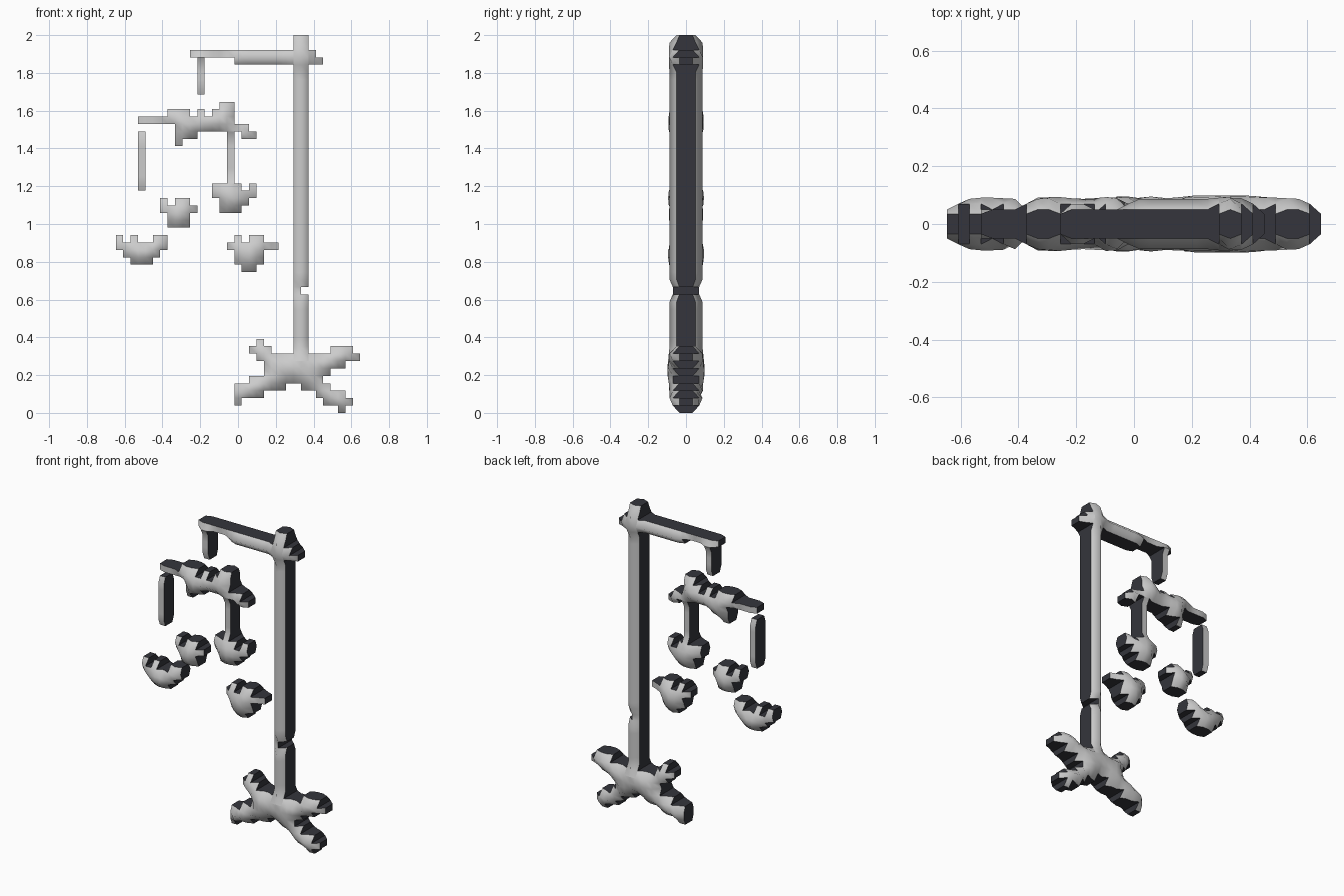
import bpy, bmesh

if "Cube" in bpy.data.objects:
    bpy.data.objects.remove(bpy.data.objects["Cube"])

# The model is a stepped silhouette with a puffed-out depth, on a square grid
S = 2 / 51
ROWS, MID = 51, 16.5

# Grey skins, near-black rim walls
skin_mat = bpy.data.materials.new("grey_skin")
skin_mat.diffuse_color = (0.8, 0.8, 0.8, 1)
skin_mat.use_nodes = True
skin_mat.node_tree.nodes["Principled BSDF"].inputs["Base Color"].default_value = skin_mat.diffuse_color
rim_mat = bpy.data.materials.new("dark_rim")
rim_mat.diffuse_color = (0.035, 0.036, 0.045, 1)
rim_mat.use_nodes = True
rim_mat.node_tree.nodes["Principled BSDF"].inputs["Base Color"].default_value = rim_mat.diffuse_color


def bar(left, right, top, bottom=None):
    # rectangle of cells, rows counted from the top
    bottom = top if bottom is None else bottom
    return {(c, r) for c in range(left, right + 1) for r in range(top, bottom + 1)}


def leg(left, right, top, bottom, top_slope, bottom_slope):
    # sloping limb whose upper and lower edges are straight lines
    return {(c, r) for c in range(left, right + 1)
            for r in range(round(top + top_slope * (c - left)),
                           round(bottom + bottom_slope * (c - left)) + 1)}


def bowl(left, right, row, inset_l, inset_r, body, petals):
    # petals above a wide rim, a narrower body, and a rounded bottom
    l, r = left + inset_l, right - inset_r
    return ({(left + p, row - 1) for p in petals} | bar(left, right, row)
            | bar(l, r, row + 1, row + body) | bar(l + 1, r - 1, row + body + 1))


parts = {
    "pole": bar(24, 25, 0, 43) - {(25, 34)},
    "top_arm": (bar(10, 26, 2) | bar(16, 27, 3)) - bar(24, 25, 2, 3),
    "arm_string": bar(11, 11, 3, 7),
    "left_string": bar(3, 3, 13, 20),
    "right_string": bar(15, 15, 13, 19),
    "crossbar": bar(3, 15, 11) | bar(8, 17, 12) | bar(17, 18, 13)
    | bar(14, 15, 9) | bar(13, 15, 10) | bar(7, 9, 10) | bar(11, 11, 10)
    | bar(8, 10, 13) | bar(8, 8, 14),
    "hanging_bowl_upper_right": bowl(13, 18, 21, 1, 1, 1, (0, 1, 2, 3, 5)) | {(14, 23)},
    "hanging_bowl_upper_left": bowl(6, 10, 23, 1, 1, 1, (0, 2, 3)) | bar(7, 9, 25),
    "hanging_bowl_lower_left": bowl(0, 6, 28, 1, 1, 1, (0, 2, 5, 6)),
    "hanging_bowl_lower_right": bowl(15, 21, 28, 1, 2, 2, (1, 3, 4)),
    "base_feet": leg(16, 25, 47, 48.6, -0.389, -0.34) | leg(18, 23, 41.5, 42, 0.35, 0.85)
    | leg(26, 31, 43.2, 45.6, -0.28, -0.48) | leg(25, 30, 45, 46.8, 0.7, 0.633)
    | {(19, 41), (32, 43), (31, 49)},
}
parts["base_feet"] -= parts["pole"]
FULL = set().union(*parts.values())


def around(c, r):
    return sum((c - i, r - j) in FULL for i in (0, 1) for j in (0, 1))


def depth(c, r):
    # thin at outer corners, thick inside, thickest deep inside
    n = around(c, r)
    d = (0, 0.035, 0.05, 0.07, 0.087)[n]
    if n == 4:
        inner = sum(around(c + i, r + j) == 4 for i in (-1, 0, 1) for j in (-1, 0, 1))
        d += 0.002 * max(inner - 3, 0)
    return d


def build(name, cells):
    bm = bmesh.new()
    verts = {}

    def v(c, r, side):
        key = (c, r, side)
        if key not in verts:
            verts[key] = bm.verts.new(((c - MID) * S, side * depth(c, r), (ROWS - r) * S))
        return verts[key]

    for c, r in sorted(cells):
        ring = [(c, r), (c, r + 1), (c + 1, r + 1), (c + 1, r)]
        # front and back skins
        for side in (-1, 1):
            bm.faces.new([v(*p, side) for p in ring[::-side]]).smooth = True
        # walls along the silhouette
        for k, (dc, dr) in enumerate(((-1, 0), (0, 1), (1, 0), (0, -1))):
            if (c + dc, r + dr) not in FULL:
                a, b = ring[k], ring[(k + 1) % 4]
                wall = bm.faces.new([v(*a, -1), v(*a, 1), v(*b, 1), v(*b, -1)])
                wall.material_index = 1
                for e in wall.edges:
                    e.smooth = False
    mesh = bpy.data.meshes.new(name)
    mesh.materials.append(skin_mat)
    mesh.materials.append(rim_mat)
    bm.to_mesh(mesh)
    bm.free()
    bpy.context.collection.objects.link(bpy.data.objects.new(name, mesh))


for part, part_cells in parts.items():
    build(part, part_cells)
